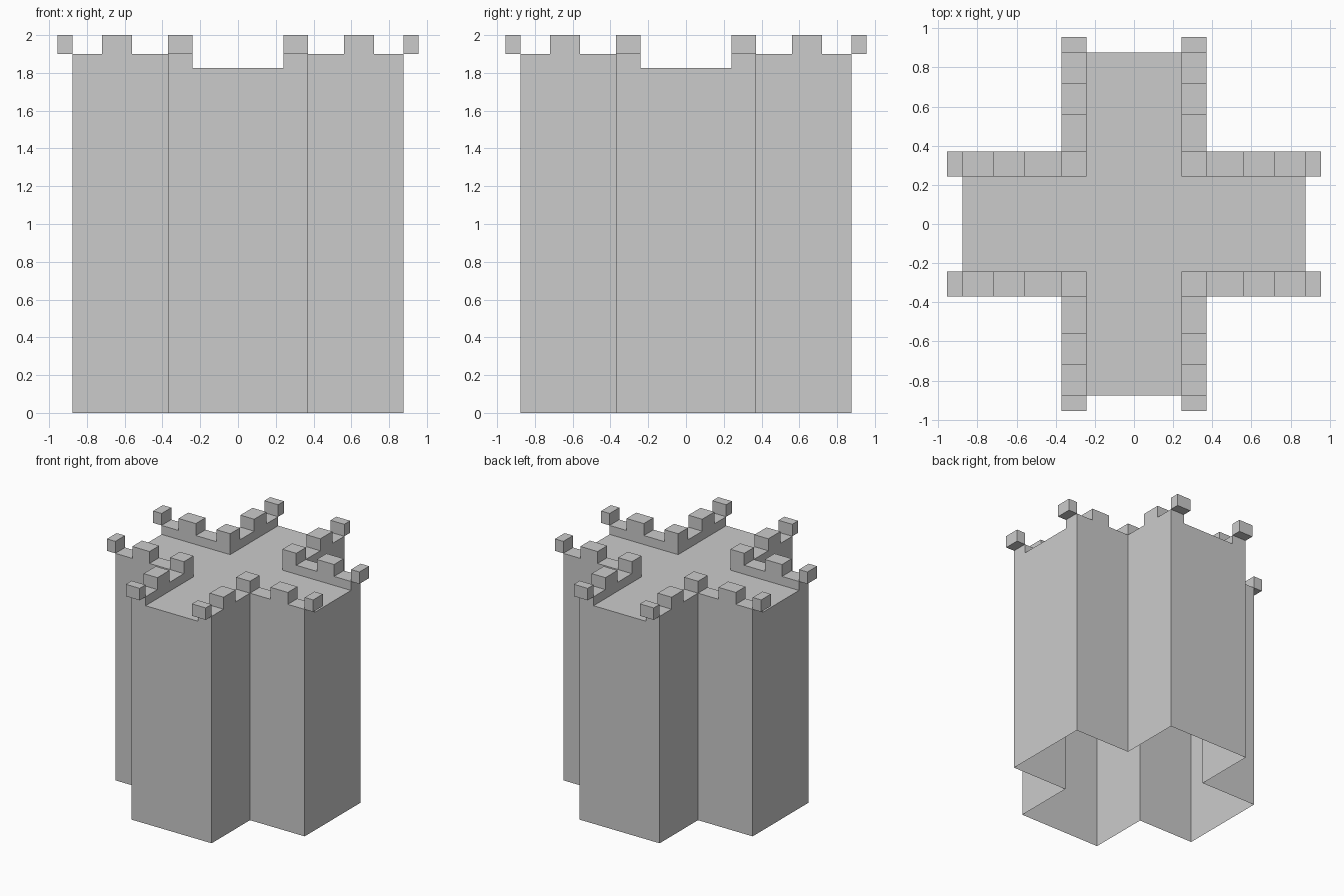
import bpy, bmesh
from mathutils import Vector

if "Cube" in bpy.data.objects:
    bpy.data.objects.remove(bpy.data.objects["Cube"])

# Plan grid lines, shared by x and y, and the height levels
HALF = [0.242, 0.37, 0.56, 0.72, 0.877]
LINES = [-v for v in reversed(HALF)] + HALF
LEVELS = [0.0, 1.825, 1.9, 2.0]          # ground, deck, parapet, merlon top
TIP = 0.955


def level(i, j):
    """Height level of a plan cell (index 4 is the centre)."""
    a, b = sorted((abs(i - 4), abs(j - 4)))
    if b > 4 or a > 1:
        return 0                          # outside the cross
    if a == 0:
        return 1                          # walkway deck
    return 3 if b in (1, 3) else 2        # merlon or parapet


def finish(bm, name):
    bmesh.ops.remove_doubles(bm, verts=bm.verts, dist=1e-4)
    mesh = bpy.data.meshes.new(name)
    bm.to_mesh(mesh)
    bm.free()
    bpy.context.collection.objects.link(bpy.data.objects.new(name, mesh))


def face(bm, pts, normal):
    f = bm.faces.new([bm.verts.new(p) for p in pts])
    f.normal_update()
    if f.normal.dot(Vector(normal)) < 0:
        f.normal_flip()


# Cross-shaped tower: walls, deck, parapets and merlons, open underneath
bm = bmesh.new()
for i in range(9):
    for j in range(9):
        h = level(i, j)
        if h == 0:
            continue
        x0, x1, y0, y1 = LINES[i], LINES[i + 1], LINES[j], LINES[j + 1]
        z = LEVELS[h]
        face(bm, [(x0, y0, z), (x1, y0, z), (x1, y1, z), (x0, y1, z)], (0, 0, 1))
        sides = [(-1, 0, (x0, y0), (x0, y1)), (1, 0, (x1, y0), (x1, y1)),
                 (0, -1, (x0, y0), (x1, y0)), (0, 1, (x0, y1), (x1, y1))]
        for dx, dy, p, q in sides:
            for k in range(level(i + dx, j + dy), h):
                lo, hi = LEVELS[k], LEVELS[k + 1]
                face(bm, [(*p, lo), (*q, lo), (*q, hi), (*p, hi)], (dx, dy, 0))
bmesh.ops.remove_doubles(bm, verts=bm.verts, dist=1e-4)
bmesh.ops.dissolve_limit(bm, angle_limit=0.01, verts=bm.verts, edges=bm.edges)
finish(bm, "cross_tower")

# Overhanging blocks just beyond the arm ends
bm = bmesh.new()
out_mid, out_size = (HALF[4] + TIP) / 2, TIP - HALF[4]
side_mid, side_size = (HALF[0] + HALF[1]) / 2, HALF[1] - HALF[0]
for sx in (-1, 1):
    for sy in (-1, 1):
        for swap in (False, True):
            c = [sx * out_mid, sy * side_mid]
            s = [out_size, side_size]
            if swap:
                c, s = [sx * side_mid, sy * out_mid], s[::-1]
            vs = bmesh.ops.create_cube(bm, size=1)["verts"]
            bmesh.ops.scale(bm, vec=(*s, LEVELS[3] - LEVELS[2]), verts=vs)
            bmesh.ops.translate(bm, vec=(*c, (LEVELS[2] + LEVELS[3]) / 2), verts=vs)
finish(bm, "end_merlons")
